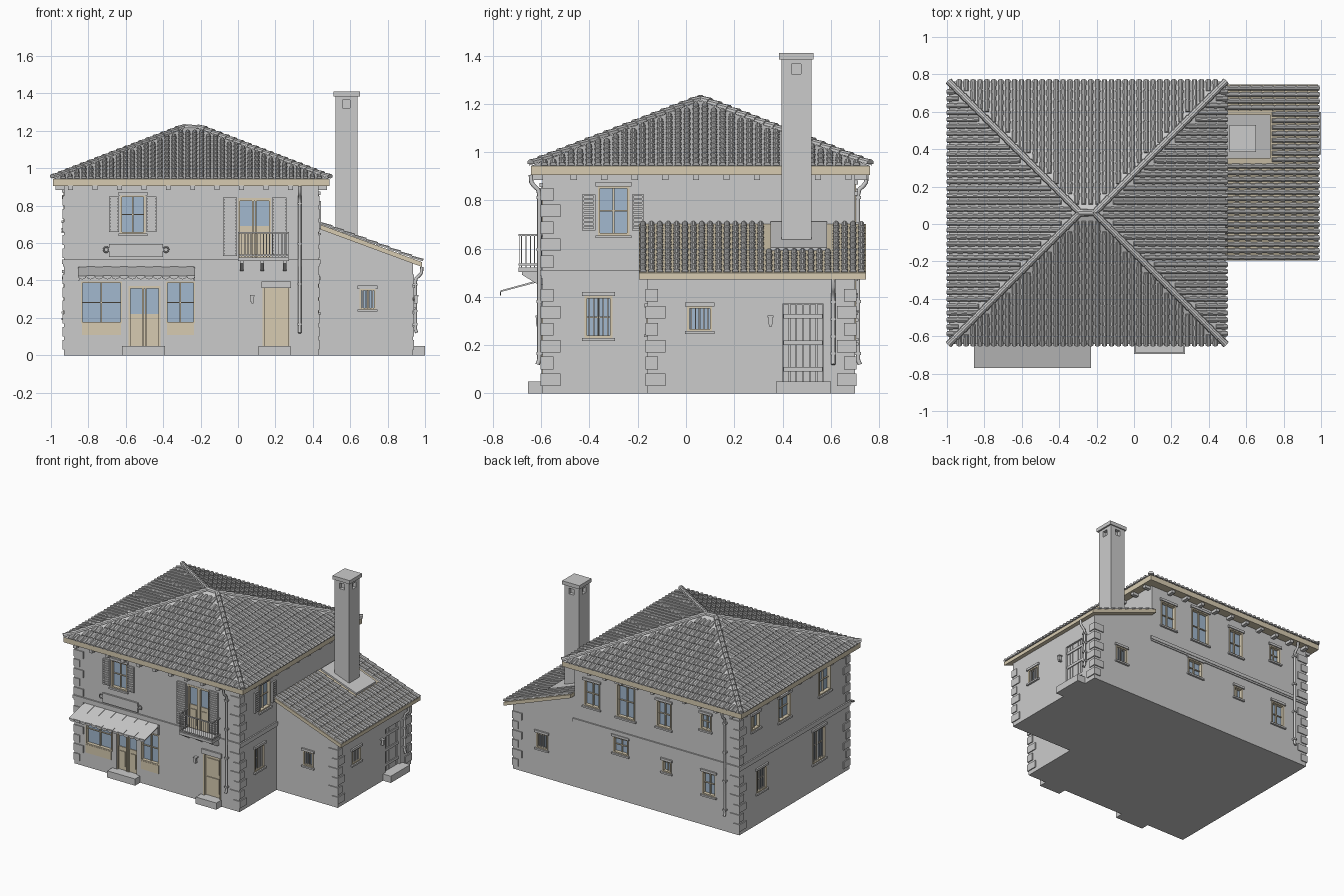
import bpy, bmesh, math
from mathutils import Vector, Matrix

if "Cube" in bpy.data.objects:
    bpy.data.objects.remove(bpy.data.objects["Cube"])

parts = {}
# wall planes: normal axis, position, outward sign
SIDES = {'front': ('y', -.595, -1), 'back': ('y', .70, 1), 'left': ('x', -.93, -1), 'right': ('x', .43, 1),
         'afront': ('y', -.16, -1), 'aright': ('x', .935, 1),
         'cf': ('y', .395, -1), 'cb': ('y', .52, 1), 'cl': ('x', .52, -1), 'cr': ('x', .64, 1)}

def mat(name, col):
    m = bpy.data.materials.new(name)
    m.diffuse_color = (*col, 1)
    m.use_nodes = True
    m.node_tree.nodes["Principled BSDF"].inputs["Base Color"].default_value = m.diffuse_color
    return m
BEIGE, GLASS = mat('beige_wood', (.68, .6, .44)), mat('blue_glass', (.36, .48, .62))
MATS = {'wood': BEIGE, 'glass': GLASS}

def bm_of(part):
    return parts.setdefault(part, bmesh.new()) if part not in parts else parts[part]

def cube(part, xs, ys, zs):
    c = [(a[0] + a[1]) / 2 for a in (xs, ys, zs)]
    s = [abs(a[1] - a[0]) for a in (xs, ys, zs)]
    bmesh.ops.create_cube(bm_of(part), size=1, matrix=Matrix.Translation(c) @ Matrix.Diagonal((*s, 1)))

def box(part, side, u0, u1, z0, z1, w0, w1):
    ax, p, sg = SIDES[side]
    w = (p + sg * w0, p + sg * w1)
    cube(part, *((w, (u0, u1)) if ax == 'x' else ((u0, u1), w)), (z0, z1))

def solid(part, ring, offset):
    """Extrude a polygon by an offset vector into a closed solid."""
    bm, o = bm_of(part), Vector(offset)
    a = [bm.verts.new(p) for p in ring]
    b = [bm.verts.new(Vector(p) + o) for p in ring]
    bm.faces.new(a); bm.faces.new(b[::-1])
    for i in range(len(a)):
        j = (i + 1) % len(a)
        bm.faces.new((a[i], b[i], b[j], a[j]))

def tile(part, p, d, e, length, r):
    """Tapered half-round roof tile running along d, e sideways."""
    bm, n = bm_of(part), e.cross(d).normalized()
    n = n if n.z > 0 else -n
    rings = []
    for k, rr, lift in ((0, r, .004), (length, r * .8, 0)):
        rings.append([bm.verts.new(p + d * k + e * rr * math.cos(a) + n * (rr * math.sin(a) + lift))
                      for a in [math.pi * i / 5 for i in range(6)]])
    for i in range(6):
        j = (i + 1) % 6
        bm.faces.new((rings[0][i], rings[0][j], rings[1][j], rings[1][i]))
    bm.faces.new(rings[0]); bm.faces.new(rings[1][::-1])

def window(side, u0, u1, z0, z1, nu=2, nv=2, bars=0, trim=True, part='window'):
    box('cutters', side, u0, u1, z0, z1, -.03, .03)
    box(part + '_glass', side, u0, u1, z0, z1, -.03, -.022)
    f = .009
    for a, b in ((u0, u0 + f), (u1 - f, u1)):
        box(part + '_frames_wood', side, a, b, z0, z1, -.028, .004)
    for a, b in ((z0, z0 + f), (z1 - f, z1)):
        box(part + '_frames_wood', side, u0, u1, a, b, -.028, .004)
    for i in range(1, nu):
        u = u0 + (u1 - u0) * i / nu
        box(part + '_frames_wood', side, u - .004, u + .004, z0, z1, -.025, -.012)
    for i in range(1, nv):
        z = z0 + (z1 - z0) * i / nv
        box(part + '_frames_wood', side, u0, u1, z - .003, z + .003, -.025, -.013)
    for i in range(bars):
        u = u0 + (u1 - u0) * (i + 1) / (bars + 1)
        box('window_bars', side, u - .003, u + .003, z0, z1, -.01, -.003)
    if trim:
        box('window_lintels', side, u0 - .01, u1 + .01, z1, z1 + .017, -.01, .012)
        box('window_sills', side, u0 - .01, u1 + .01, z0 - .012, z0, -.01, .014)

def shutter(side, u0, u1, z0, z1):
    for a, b in ((u0, u0 + .007), (u1 - .007, u1)):
        box('shutters', side, a, b, z0, z1, .002, .014)
    n = int((z1 - z0) / .016)
    for i in range(n + 1):
        z = z0 + (z1 - z0 - .008) * i / n
        box('shutters', side, u0, u1, z, z + .008, .003, .012)
    box('shutters', side, u0, u1, z0, z1, .001, .005)

# walls
cube('main_walls', (-.93, .43), (-.595, .70), (0, .91))
solid('annex_walls', [(.43, -.16, 0), (.935, -.16, 0), (.935, -.16, .495), (.43, -.16, .68)], (0, .86, 0))
cube('storey_band', (-.94, .44), (-.605, .71), (.488, .512))
cube('storey_band', (-.936, .436), (-.601, .706), (.476, .488))
# corner quoins
def quoins(x, sx, y, sy, top):
    i, z = 0, .03
    while z + .05 < top:
        if not .43 < z < .515:
            a, b = (.075, .045) if i % 2 else (.045, .075)
            cube('quoins', (x + sx * .007, x - sx * a), (y + sy * .007, y - sy * b), (z, z + .052))
        i += 1
        z += .07
for q in ((-.93, -1, -.595, -1, .9), (.43, 1, -.595, -1, .9), (-.93, -1, .7, 1, .9),
          (.935, 1, -.16, -1, .5), (.935, 1, .7, 1, .5)):
    quoins(*q)

# windows: side, u0, u1, z0, z1, columns, rows, bars
for w in (('front', -.63, -.495, .65, .855, 2, 2), ('right', -.365, -.235, .655, .858, 2, 2),
          ('right', -.42, -.305, .23, .403, 2, 2, 5), ('aright', .005, .108, .258, .36, 2, 1, 5),
          ('afront', .65, .735, .245, .355, 2, 1, 4),
          ('back', .22, .35, .63, .82), ('back', -.07, .08, .62, .865), ('back', -.37, -.25, .635, .83),
          ('back', -.7, -.61, .71, .83), ('back', .65, .745, .21, .325, 2, 1, 4), ('back', -.015, .11, .345, .465),
          ('back', -.37, -.295, .31, .395, 2, 1), ('back', -.735, -.625, .23, .4),
          ('left', .46, .56, .72, .835, 2, 1), ('left', .1, .24, .665, .84), ('left', -.375, -.235, .68, .87),
          ('left', .38, .5, .235, .405, 2, 2, 4), ('left', -.31, -.16, .2, .44, 2, 2, 5)):
    window(*w)
for s in (('front', -.69, -.636), ('front', -.489, -.435)):
    shutter(*s, .66, .85)
shutter('right', -.43, -.376, .675, .825)
shutter('right', -.224, -.175, .675, .825)
shutter('front', -.08, -.006, .53, .845)
shutter('front', .182, .258, .53, .845)

# shop front
for u0, u1 in ((-.84, -.62), (-.385, -.23)):
    window('front', u0, u1, .17, .395, 2, 2, 0, False, 'shop')
    box('shop_panels_wood', 'front', u0 + .005, u1 - .005, .108, .17, 0, .006)
# glazed double doors (shop and balcony)
for u0, u1, z0, z1, zg in ((-.585, -.415, .05, .37, .22), (0, .176, .512, .84, .69)):
    box('cutters', 'front', u0, u1, z0, z1, -.03, .03)
    m = (u0 + u1) / 2
    box('double_doors_wood', 'front', u0, u1, z0, zg, -.03, -.014)
    box('double_door_glass', 'front', u0, u1, zg, z1, -.03, -.02)
    for a in (u0, m - .012, m + .002, u1 - .01):
        box('double_doors_wood', 'front', a, a + .01, z0, z1, -.028, -.004)
    box('double_doors_wood', 'front', u0, u1, z1 - .014, z1, -.028, .002)
    for a in (u0 + .02, m + .02):
        box('double_doors_wood', 'front', a, a + .045, z0 + .03, zg - .03, -.015, -.009)
# house door
box('cutters', 'front', .132, .276, .05, .36, -.03, .03)
box('house_door_wood', 'front', .132, .276, .05, .36, -.03, -.015)
for a, b in ((.132, .142), (.266, .276)):
    box('house_door_wood', 'front', a, b, .05, .36, -.02, .003)
for z in (.08, .22):
    box('house_door_wood', 'front', .155, .253, z, z + .11, -.016, -.009)
box('door_lintel', 'front', .125, .283, .36, .395, 0, .012)
# plank door of the annex
box('cutters', 'aright', .4, .57, .05, .37, -.025, .03)
for i in range(6):
    box('plank_door', 'aright', .402 + i * .028, .427 + i * .028, .05, .368, -.025, -.012)
for z in (.09, .2, .31):
    box('plank_door', 'aright', .405, .565, z, z + .02, -.014, -.005)
# door steps
box('steps', 'front', -.62, -.39, 0, .05, 0, .06)
box('steps', 'front', .11, .28, 0, .05, 0, .06)
box('steps', 'aright', .372, .6, 0, .05, 0, .065)

# balcony
box('balcony_slab', 'front', 0, .272, .503, .522, 0, .1)
for u in (.02, .13, .25):
    solid('balcony_brackets', [(u - .009, -.59, .45), (u - .009, -.59, .503), (u - .009, -.68, .503),
                               (u - .009, -.68, .492), (u - .009, -.62, .455)], (.018, 0, 0))
for z in (.53, .652):
    box('balcony_railing', 'front', 0, .272, z, z + .008, .092, .1)
    for u in (0, .264):
        box('balcony_railing', 'front', u, u + .008, z, z + .008, 0, .1)
for i in range(17):
    u = .002 + i * .0165
    box('balcony_railing', 'front', u, u + .004, .522, .655, .094, .098)
for i in range(5):
    for u in (.002, .266):
        box('balcony_railing', 'front', u, u + .004, .522, .655, .012 + i * .018, .016 + i * .018)

# striped awning with scalloped edge
n, x0, x1 = 14, -.855, -.23
for i in range(n):
    dx = (x1 - x0) / n
    a, h = x0 + i * dx, .002 * (i % 2)
    solid('awning', [(a, -.595, .472 + h), (a, -.768, .425 + h), (a, -.768, .42), (a, -.595, .466)], (dx, 0, 0))
    arc = [(a + dx / 2 - dx / 2 * math.cos(t), -.766, .423 - .017 * math.sin(t))
           for t in [math.pi * k / 6 for k in range(7)]]
    solid('awning', arc, (0, -.004, 0))
for u in (x0, x1 - .008):
    box('awning_arms', 'front', u, u + .008, .40, .475, 0, .012)
# sign board with scroll rings
box('sign_board', 'front', -.69, -.4, .525, .595, .004, .016)
for u in (-.705, -.385):
    bpy.ops.mesh.primitive_torus_add(major_segments=16, minor_segments=6, major_radius=.014, minor_radius=.004,
                                     location=(u, -.607, .565), rotation=(math.pi / 2, 0, 0))
    bpy.context.object.name = 'sign_scroll'

# wall lamps
for s, u in (('front', .077), ('aright', .35)):
    box('wall_lamps', s, u - .009, u + .009, .285, .315, .008, .026)
    box('wall_lamps', s, u - .012, u + .012, .315, .322, 0, .029)
    box('wall_lamps', s, u - .006, u + .006, .278, .285, 0, .024)

# eave corbels
for i in range(10):
    u = -.895 + i * .1306
    for s in ('front', 'back'):
        box('eave_corbels', s, u - .013, u + .013, .885, .907, 0, .05)
for i in range(10):
    u = -.465 + (i - .0) * .1265
    if u < .68:
        for s in ('left', 'right'):
            box('eave_corbels', s, u - .013, u + .013, .885, .907, 0, .045)

# hipped main roof
X0, X1, Y0, Y1, ZE, ZR = -.99, .49, -.642, .762, .943, 1.213
cube('main_eaves_wood', (X0, X1), (Y0, Y1), (.905, ZE))
YM, XA, XB = (Y0 + Y1) / 2, -.288, -.212
bm = bm_of('main_roof')
v = [bm.verts.new(p) for p in ((X0, Y0, ZE), (X1, Y0, ZE), (X1, Y1, ZE), (X0, Y1, ZE), (XA, YM, ZR), (XB, YM, ZR))]
for f in ((0, 1, 5, 4), (1, 2, 5), (2, 3, 4, 5), (3, 0, 4), (3, 2, 1, 0)):
    bm.faces.new([v[i] for i in f])
rise = (ZR - ZE) / (YM - Y0)
for o, e, d, L in (((X0, Y0), (1, 0), (0, 1), X1 - X0), ((X1, Y1), (-1, 0), (0, -1), X1 - X0),
                   ((X1, Y0), (0, 1), (-1, 0), Y1 - Y0), ((X0, Y1), (0, -1), (1, 0), Y1 - Y0)):
    O, E, D = Vector((*o, ZE)), Vector((*e, 0)), Vector((*d, rise))
    cols = round(L / .037)
    for c in range(cols):
        s = (c + .5) * L / cols
        t = -.006
        while t + .05 < min(s, L - s, YM - Y0) - .005:
            tile('roof_tiles', O + E * s + D * t, D.normalized(), E, .062, .0145)
            t += .055
# hip and ridge caps
for x, y, xr in ((X0, Y0, XA), (X0, Y1, XA), (X1, Y0, XB), (X1, Y1, XB)):
    a, b = Vector((x, y, ZE + .004)), Vector((xr, YM, ZR + .004))
    d = (b - a).normalized()
    e = d.cross(Vector((0, 0, 1))).normalized()
    k = (b - a).length / 18
    for i in range(18):
        tile('hip_caps', a + d * k * i, d, e, k * 1.1, .02)
tile('hip_caps', Vector((XA - .01, YM, ZR)), Vector((1, 0, 0)), Vector((0, 1, 0)), .096, .021)

# annex lean-to roof
D = Vector((-.555, 0, .205))
solid('annex_roof_wood', [(.985, -.195, .498), (.985, -.195, .472), (.43, -.195, .677), (.43, -.195, .703)], (0, .94, 0))
for c in range(27):
    y = -.178 + c * .0348
    for r in range(9):
        p = Vector((.987, y, .499)) + D * (r / 9.1)
        if not (.335 < y < .595 and p.x - .06 < .73):
            tile('annex_tiles', p, D.normalized(), Vector((0, 1, 0)), .07, .0145)

# chimney
zf = lambda x: .499 + (.985 - x) * .205 / .555
solid('chimney_flashing', [(x, .35, zf(x) + h) for x, h in ((.44, .012), (.73, .012), (.73, -.005), (.44, -.005))], (0, .235, 0))
cube('chimney', (.52, .64), (.395, .52), (.55, 1.385))
cube('chimney_cap', (.51, .652), (.385, .528), (1.383, 1.41))
for s, u in (('cf', .58), ('cb', .58), ('cl', .4575), ('cr', .4575)):
    box('cutters', s, u - .02, u + .02, 1.323, 1.365, -.025, .02)

# downpipes
def pipe(name, pts):
    cu = bpy.data.curves.new(name, 'CURVE')
    cu.dimensions, cu.bevel_depth, cu.bevel_resolution, cu.use_fill_caps = '3D', .009, 2, True
    sp = cu.splines.new('POLY')
    sp.points.add(len(pts) - 1)
    for q, p in zip(sp.points, pts):
        q.co = (*p, 1)
    bpy.context.collection.objects.link(bpy.data.objects.new(name, cu))
for s, u, zt in (('front', .33, .905), ('back', -.82, .905), ('aright', .61, .472)):
    ax, p, g = SIDES[s]
    prof = [(.048, zt), (.046, zt - .03), (.035, zt - .045), (.018, zt - .06), (.013, zt - .08), (.013, .14), (.02, .12)]
    pipe('downpipe', [(p + g * w, u, z) if ax == 'x' else (u, p + g * w, z) for w, z in prof])
    for k in range(4):
        z = .16 + k * (zt - .26) / 3
        box('pipe_clamps', s, u - .012, u + .012, z, z + .012, 0, .025)

# turn collected parts into objects
objs = {}
for name, bm in parts.items():
    bmesh.ops.recalc_face_normals(bm, faces=bm.faces)
    me = bpy.data.meshes.new(name)
    bm.to_mesh(me)
    bm.free()
    key = name.split('_')[-1]
    if key in MATS:
        me.materials.append(MATS[key])
    objs[name] = bpy.data.objects.new(name, me)
    bpy.context.collection.objects.link(objs[name])
# cut the openings
cut = objs['cutters']
for name in ('main_walls', 'annex_walls', 'chimney'):
    m = objs[name].modifiers.new('openings', 'BOOLEAN')
    m.object, m.operation, m.solver = cut, 'DIFFERENCE', 'EXACT'
    bpy.context.view_layer.objects.active = objs[name]
    bpy.ops.object.modifier_apply(modifier=m.name)
bpy.data.objects.remove(cut)
